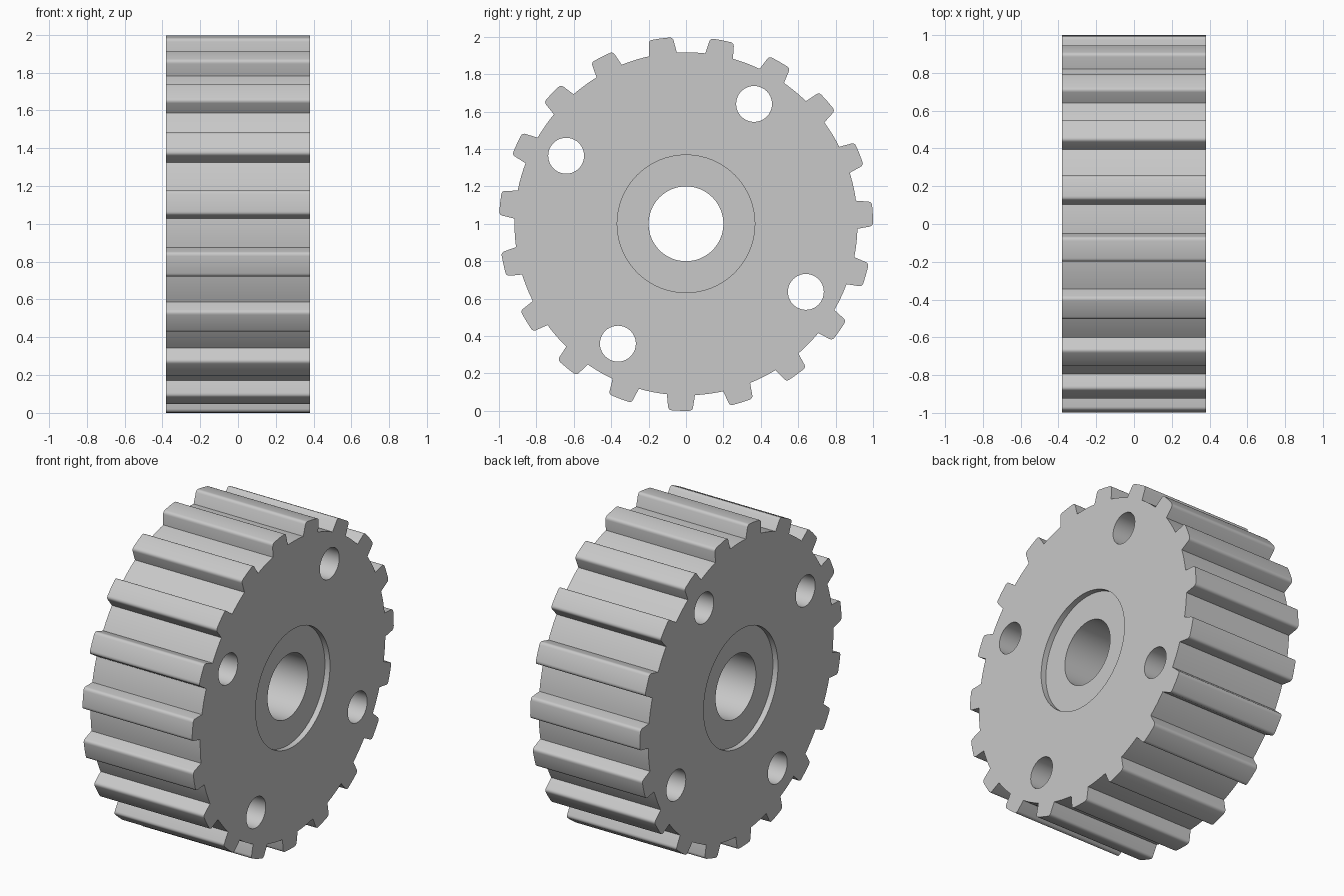
import bpy, bmesh
from math import sin, cos, pi, radians

cube = bpy.data.objects.get("Cube")
if cube:
    bpy.data.objects.remove(cube, do_unlink=True)

TEETH = 19
HALF_WIDTH = 0.38
RECESS_FLOOR = 0.345
ROOT, TIP = 0.917, 1.0


def circle(radius, cy=0.0, cz=0.0, steps=64):
    return [(cy + radius * cos(2 * pi * i / steps),
             cz + radius * sin(2 * pi * i / steps)) for i in range(steps)]


def half_tooth(steps=4):
    """Radius and half angle from the tooth root to its rounded tip corner."""
    start, corner, end = (0.983, 0.068), (TIP, 0.064), (TIP, 0.046)
    points = [(ROOT, 0.082)]
    for i in range(steps + 1):
        t = i / steps
        points.append(tuple((1 - t) ** 2 * a + 2 * t * (1 - t) * b + t * t * c
                            for a, b, c in zip(start, corner, end)))
    return points


def gear_outline():
    pitch = 2 * pi / TEETH
    side = half_tooth()
    tooth = [(r, -a) for r, a in side] + [(TIP, 0)] + [(r, a) for r, a in reversed(side)]
    # rounded valley up to the next tooth
    edge = side[0][1]
    tooth += [(ROOT, edge + (pitch - 2 * edge) * i / 6) for i in range(1, 6)]
    first = radians(268.3)
    return [(r * cos(first + k * pitch + a), r * sin(first + k * pitch + a))
            for k in range(TEETH) for r, a in tooth]


bm = bmesh.new()


def ring(points, x):
    """Closed loop of vertices and edges at one position on the axle."""
    verts = [bm.verts.new((x, y, z + 1)) for y, z in points]
    edges = [bm.edges.new((v, verts[i - 1])) for i, v in enumerate(verts)]
    return verts, edges


def wall(a, b):
    for i in range(len(a)):
        bm.faces.new((a[i - 1], a[i], b[i], b[i - 1]))


# toothed rim and four lightening holes
hole_angles = [radians(60.4 + 90 * k) for k in range(4)]
profiles = [gear_outline()] + [
    circle(0.096, 0.737 * cos(a), 0.737 * sin(a), 40) for a in hole_angles]
recess, bore = circle(0.368), circle(0.2)

outer_loops, bore_loops = [], []
for side in (-1, 1):
    loops = [ring(p, side * HALF_WIDTH) for p in profiles]
    recess_rim = ring(recess, side * HALF_WIDTH)
    # flat side face with its openings
    face_edges = [e for _, edges in loops + [recess_rim] for e in edges]
    bmesh.ops.triangle_fill(bm, edges=face_edges, use_beauty=True, normal=(side, 0, 0))
    # shallow hub recess
    floor_outer = ring(recess, side * RECESS_FLOOR)
    floor_inner = ring(bore, side * RECESS_FLOOR)
    wall(recess_rim[0], floor_outer[0])
    wall(floor_outer[0], floor_inner[0])
    outer_loops.append(loops)
    bore_loops.append(floor_inner)

# walls running across the width
for left, right in zip(*outer_loops):
    wall(left[0], right[0])
wall(bore_loops[0][0], bore_loops[1][0])
bmesh.ops.recalc_face_normals(bm, faces=bm.faces[:])

mesh = bpy.data.meshes.new("gear_wheel")
bm.to_mesh(mesh)
bm.free()
gear = bpy.data.objects.new("gear_wheel", mesh)
bpy.context.collection.objects.link(gear)

# plain grey metal
grey = bpy.data.materials.new("light_grey")
grey.use_nodes = True
colour = (0.58, 0.58, 0.58, 1)
grey.diffuse_color = colour
grey.node_tree.nodes["Principled BSDF"].inputs["Base Color"].default_value = colour
mesh.materials.append(grey)

bpy.ops.object.select_all(action="DESELECT")
gear.select_set(True)
bpy.context.view_layer.objects.active = gear
bpy.ops.object.shade_smooth_by_angle(angle=radians(32))
